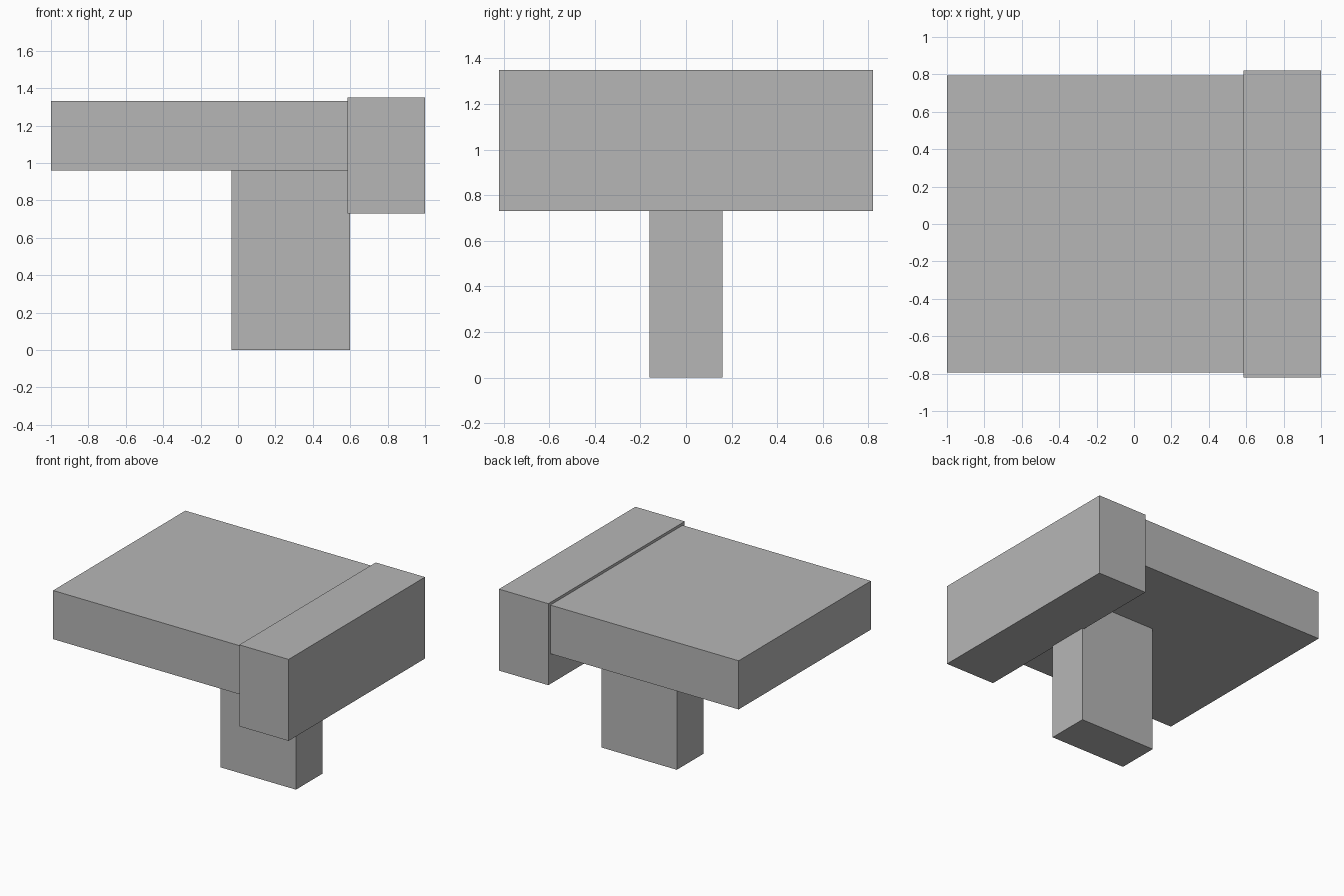
import bpy
from mathutils import Vector

default = bpy.data.objects.get("Cube")
if default:
    bpy.data.objects.remove(default, do_unlink=True)

# One plain grey for every part
grey = bpy.data.materials.new("plain grey")
grey.use_nodes = True
colour = (0.47, 0.47, 0.47, 1)
grey.diffuse_color = colour
grey.node_tree.nodes["Principled BSDF"].inputs["Base Color"].default_value = colour


def box(name, low, high):
    """Add a sharp-edged box between two opposite corners."""
    low, high = Vector(low), Vector(high)
    bpy.ops.mesh.primitive_cube_add(size=1, location=(low + high) / 2)
    part = bpy.context.object
    part.name = name
    part.scale = high - low
    bpy.ops.object.transform_apply(location=False, rotation=False, scale=True)
    part.data.materials.append(grey)
    return part


# Wide flat slab, deeper end block and the post below them
box("top_slab", (-1, -0.795, 0.96), (0.585, 0.795, 1.33))
box("end_block", (0.585, -0.82, 0.73), (1, 0.82, 1.35))
box("support_post", (-0.035, -0.16, 0), (0.6, 0.16, 0.96))
